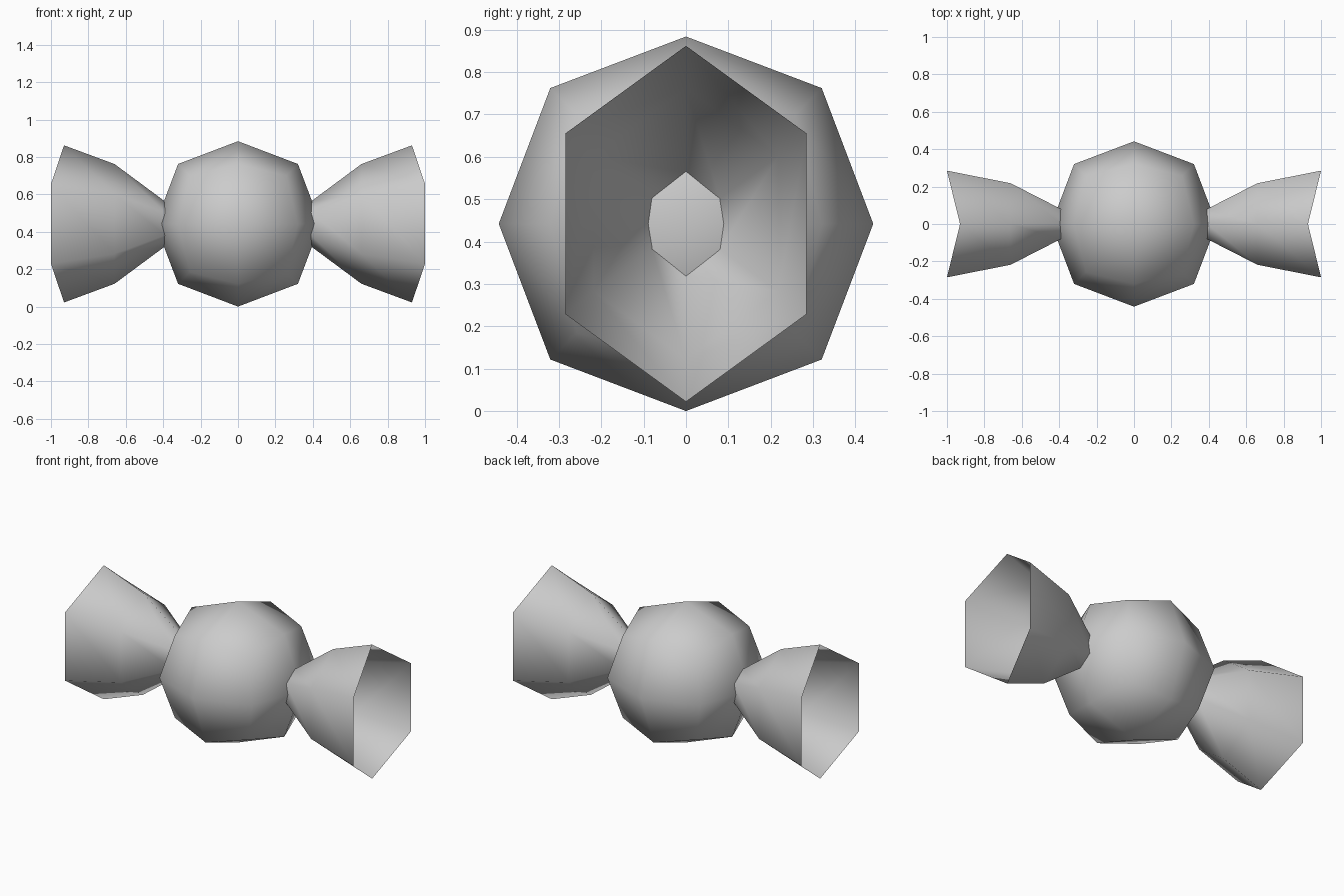
import bpy
import bmesh
from mathutils import Vector

MID = 0.442  # height of the long axis

cube = bpy.data.objects.get("Cube")
if cube:
    bpy.data.objects.remove(cube, do_unlink=True)

grey = bpy.data.materials.new("wrapper_grey")
grey.use_nodes = True
colour = (0.6, 0.6, 0.6, 1)
grey.diffuse_color = colour
grey.node_tree.nodes["Principled BSDF"].inputs["Base Color"].default_value = colour


def finish(bm, name):
    bmesh.ops.recalc_face_normals(bm, faces=bm.faces)
    mesh = bpy.data.meshes.new(name)
    bm.to_mesh(mesh)
    bm.free()
    mesh.materials.append(grey)
    mesh.shade_smooth()
    obj = bpy.data.objects.new(name, mesh)
    obj.location.z = MID
    bpy.context.collection.objects.link(obj)


# Round sweet: a once-cut cube pushed out to a ball
bm = bmesh.new()
bmesh.ops.create_cube(bm, size=2)
bmesh.ops.subdivide_edges(bm, edges=bm.edges, cuts=1, use_grid_fill=True)
reach = {1: 0.442, 2: 0.453, 3: 0.446}
for v in bm.verts:
    axes = sum(abs(c) > 0.5 for c in v.co)
    v.co = v.co.normalized() * reach[axes]
finish(bm, "candy_ball")


# Twisted wrapper ends: open six-sided flares with a notched rim
def wrapper_end(name, side):
    # x at the ridges, x at the sides, ridge height, side width, side height
    rings = [(0.39, 0.39, 0.12, 0.08, 0.06),
             (0.66, 0.66, 0.32, 0.218, 0.16),
             (0.93, 1.0, 0.42, 0.285, 0.213)]
    bm = bmesh.new()
    loops = []
    for ridge_x, side_x, top, y, z in rings:
        half = [(ridge_x, 0, top), (side_x, y, z), (side_x, y, -z)]
        points = half + [(x, -py, -pz) for x, py, pz in half]
        loops.append([bm.verts.new(Vector((x * side, py, pz))) for x, py, pz in points])
    for a, b in zip(loops, loops[1:]):
        for i in range(6):
            j = (i + 1) % 6
            corners = [a[i], a[j], b[j], b[i]]
            bm.faces.new(corners if side < 0 else corners[::-1])
    finish(bm, name)


wrapper_end("left_wrapper_end", 1)
wrapper_end("right_wrapper_end", -1)
